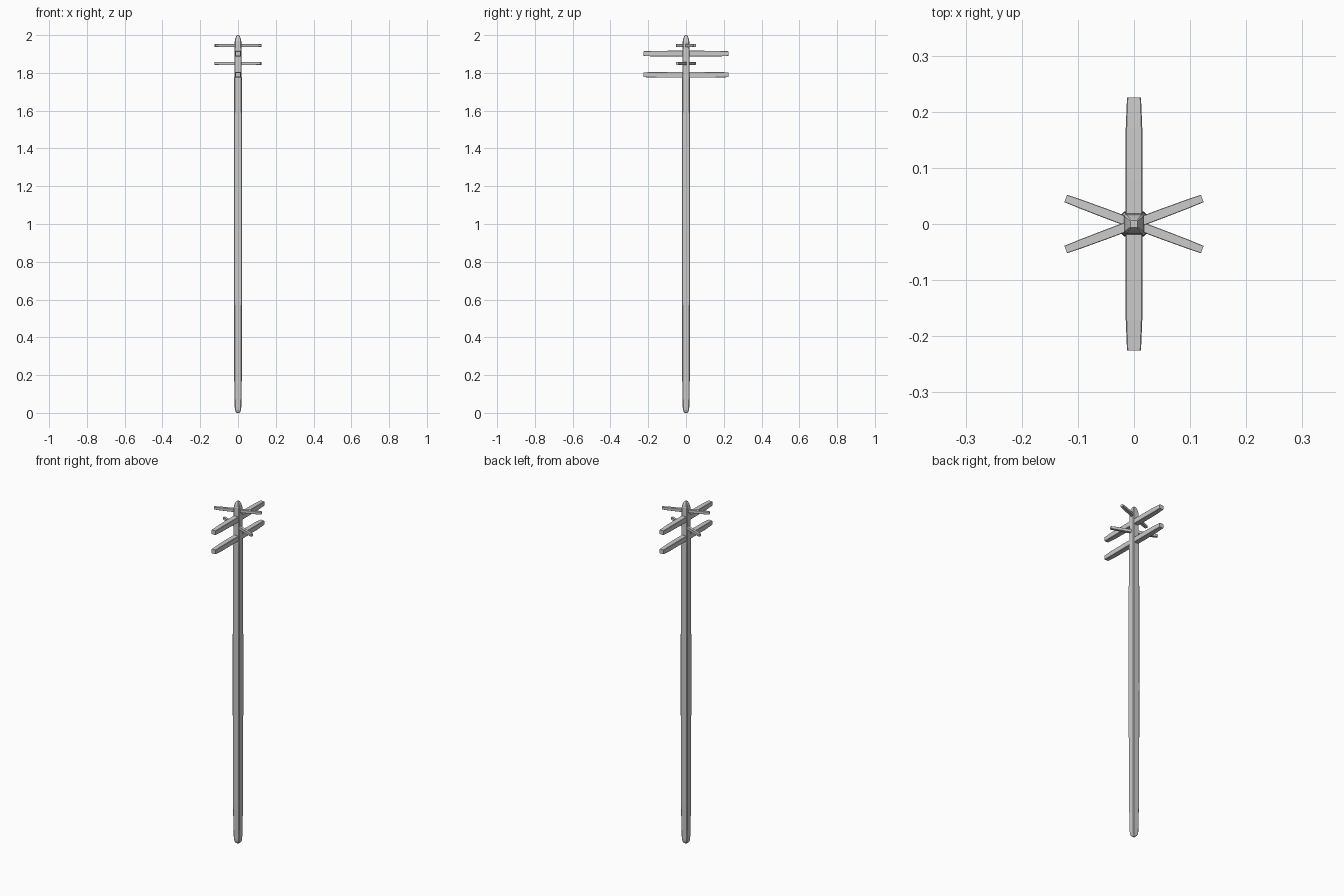
import bpy, bmesh
from math import radians
from mathutils import Matrix

if "Cube" in bpy.data.objects:
    bpy.data.objects.remove(bpy.data.objects["Cube"])


def beam(name, stations, chamfer, rot=Matrix(), z=0.0):
    """Loft chamfered-square rings along local z: stations are (height, half width)."""
    bm = bmesh.new()
    rings = []
    for t, h in stations:
        k = h * (1 - chamfer)
        pts = [(h, -k), (h, k), (k, h), (-k, h), (-h, k), (-h, -k), (-k, -h), (k, -h)]
        rings.append([bm.verts.new((x, y, t)) for x, y in pts])
    for a, b in zip(rings, rings[1:]):
        for i in range(8):
            j = (i + 1) % 8
            bm.faces.new((a[i], a[j], b[j], b[i]))
    bm.faces.new(rings[0][::-1])
    bm.faces.new(rings[-1])
    bmesh.ops.transform(bm, matrix=Matrix.Translation((0, 0, z)) @ rot, verts=bm.verts)
    me = bpy.data.meshes.new(name)
    bm.to_mesh(me)
    bm.free()
    ob = bpy.data.objects.new(name, me)
    bpy.context.collection.objects.link(ob)
    return ob


def mirrored(half):
    """Mirror (distance, half width) stations about the middle."""
    return [(-t, h) for t, h in reversed(half)] + half


# Upright pole with rounded tips, slimmer foot and head
beam("pole", [(0, .006), (.006, .012), (.016, .016), (.03, .0175), (.12, .019),
              (.23, .021), (.9, .022), (1.6, .0215), (1.76, .021), (1.79, .019),
              (1.965, .018), (1.982, .0145), (1.993, .010), (2.0, .006)], .2)

# Two long crossarms running front to back
arm = mirrored([(.08, .0153), (.17, .0148), (.225, .0125)])
for label, z in (("lower", 1.79), ("upper", 1.902)):
    beam(label + "_crossarm", arm, .12, Matrix.Rotation(radians(90), 4, 'X'), z)

# Two thin side bars, turned opposite ways
bar = mirrored([(.05, .0085), (.1, .008), (.13, .007)])
for label, z, ang in (("lower", 1.85, -20.5), ("upper", 1.945, 20.5)):
    rot = Matrix.Rotation(radians(ang), 4, 'Z') @ Matrix.Rotation(radians(90), 4, 'Y')
    beam(label + "_side_bar", bar, .12, rot, z)
